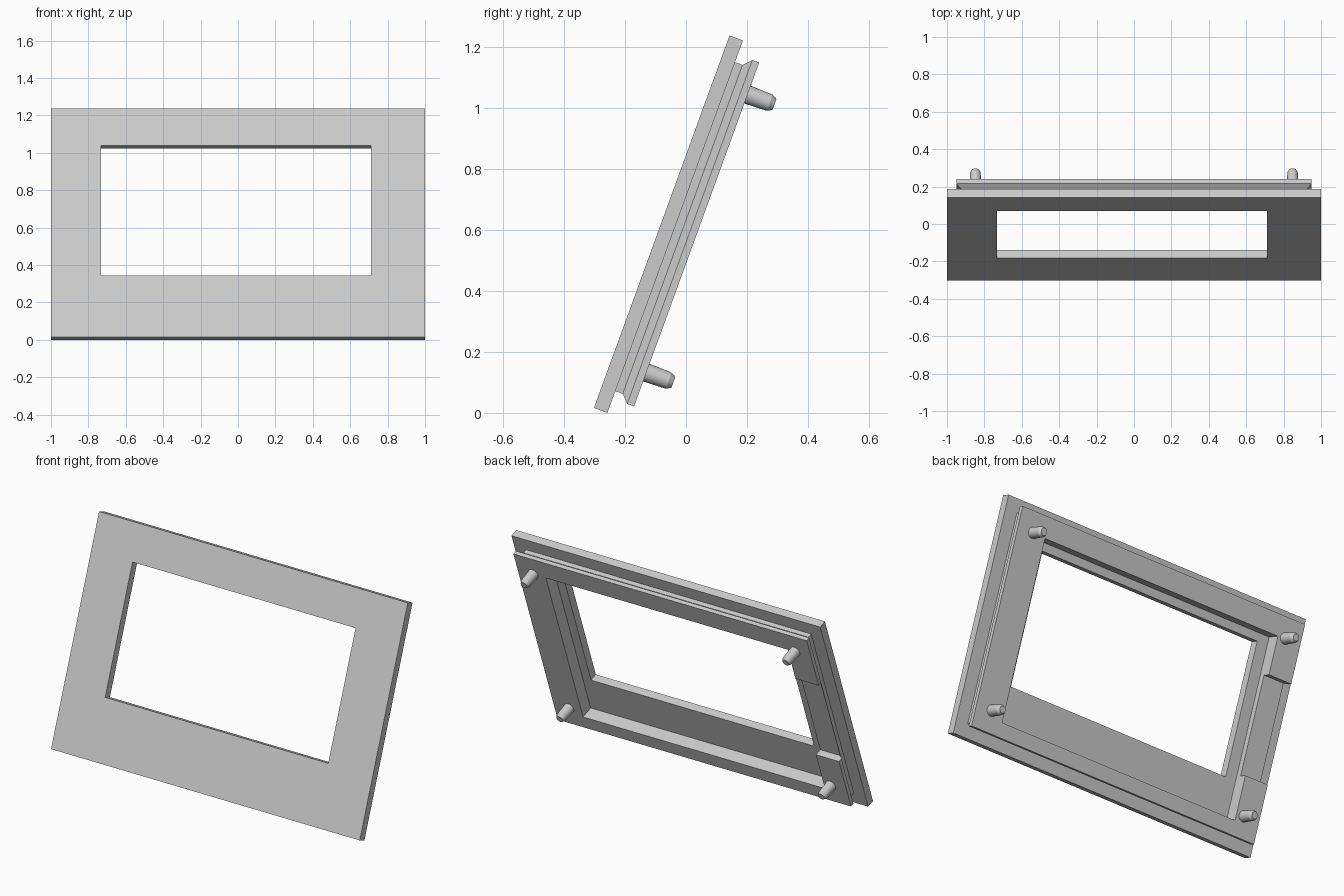
import bpy, bmesh, math
from mathutils import Matrix

if "Cube" in bpy.data.objects:
    bpy.data.objects.remove(bpy.data.objects["Cube"], do_unlink=True)

grey = bpy.data.materials.new("light_grey")
grey.use_nodes = True
grey.diffuse_color = (0.6, 0.6, 0.6, 1)
grey.node_tree.nodes["Principled BSDF"].inputs["Base Color"].default_value = grey.diffuse_color

HEIGHT, THICK, BACK = 1.30, 0.047, 0.122   # panel height, plate thickness, rear rim depth
LEAN = math.radians(20)
TILT = Matrix.Translation((0, -0.302, THICK * math.sin(LEAN))) @ Matrix.Rotation(-LEAN, 4, "X")


def rect(x0, x1, z0, z1, y):
    return [(x0, y, z0), (x1, y, z0), (x1, y, z1), (x0, y, z1)]


def inset_rect(margin, y):
    return rect(margin - 1, 1 - margin, margin, HEIGHT - margin, y)


def circle(x, z, radius, y, sides=24):
    return [(x + radius * math.cos(2 * math.pi * i / sides), y,
             z + radius * math.sin(2 * math.pi * i / sides)) for i in range(sides)]


def loft(name, loops, closed):
    """Skin a row of matching loops; closed joins last to first, otherwise both ends are capped."""
    bm = bmesh.new()
    rows = [[bm.verts.new(p) for p in loop] for loop in loops]
    pairs = list(zip(rows, rows[1:]))
    if closed:
        pairs.append((rows[-1], rows[0]))
    else:
        bm.faces.new(rows[0])
        bm.faces.new(rows[-1])
    for a, b in pairs:
        for i in range(len(a)):
            j = (i + 1) % len(a)
            bm.faces.new((a[i], a[j], b[j], b[i]))
    bmesh.ops.recalc_face_normals(bm, faces=bm.faces)
    mesh = bpy.data.meshes.new(name)
    bm.to_mesh(mesh)
    bm.free()
    mesh.materials.append(grey)
    obj = bpy.data.objects.new(name, mesh)
    bpy.context.collection.objects.link(obj)
    obj.matrix_world = TILT
    return obj


# Front plate with window
window = (-0.733, 0.712, 0.35, 1.09)
loft("front_plate", [inset_rect(0, 0), inset_rect(0, THICK),
                     rect(*window, THICK), rect(*window, 0)], True)

# Rear rim with a groove round its outside
recess = (-0.80, 0.767, 0.13, 1.135)
rim = loft("rear_rim", [inset_rect(0.076, THICK - 0.003), inset_rect(0.076, 0.073),
                        inset_rect(0.05, 0.098), inset_rect(0.05, BACK),
                        rect(*recess, BACK), rect(*recess, THICK - 0.003)], True)

# Notch in one side of the rim
cutter = loft("notch_cutter", [rect(-1.1, -0.7, 0.375, 0.925, y) for y in (0.08, 0.2)], False)
cutter.hide_render = True
cut = rim.modifiers.new("notch", "BOOLEAN")
cut.operation, cut.solver, cut.object = "DIFFERENCE", "EXACT", cutter
bpy.context.view_layer.objects.active = rim
bpy.ops.object.modifier_apply(modifier=cut.name)
bpy.data.objects.remove(cutter, do_unlink=True)

# Tapered locating pegs with chamfered tips
for side, x in (("right", -0.848), ("left", 0.848)):
    for level, z in (("lower", 0.168), ("upper", 1.138)):
        profile = ((0.031, BACK - 0.004), (0.028, 0.2), (0.019, 0.216))
        peg = loft(f"{level}_{side}_peg", [circle(x, z, r, y) for r, y in profile], False)
        bpy.ops.object.select_all(action="DESELECT")
        peg.select_set(True)
        bpy.context.view_layer.objects.active = peg
        bpy.ops.object.shade_smooth_by_angle(angle=math.radians(25))
